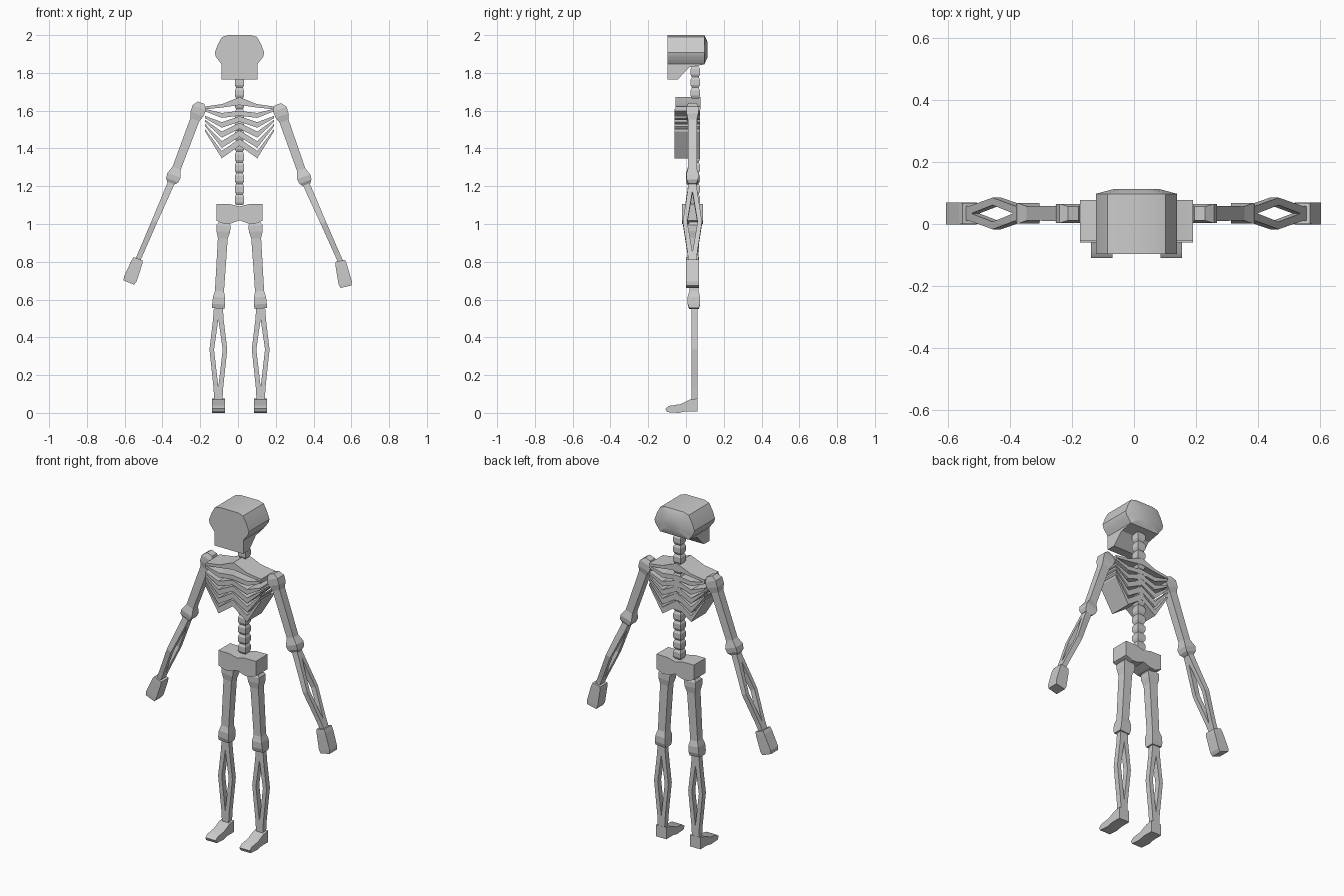
import bpy, bmesh, math
from mathutils import Vector

if "Cube" in bpy.data.objects:
    bpy.data.objects.remove(bpy.data.objects["Cube"])

CX = 0.008  # body centre line
bone = bpy.data.materials.new("bone_grey")
bone.diffuse_color = (0.6, 0.6, 0.6, 1)
bone.use_nodes = True
bone.node_tree.nodes["Principled BSDF"].inputs["Base Color"].default_value = bone.diffuse_color


def skin(name, rings):
    """Closed solid through a list of equal-length point rings, capped at both ends."""
    bm = bmesh.new()
    loops = [[bm.verts.new(p) for p in ring] for ring in rings]
    n = len(loops[0])
    for a, b in zip(loops, loops[1:]):
        for i in range(n):
            j = (i + 1) % n
            bm.faces.new((a[i], a[j], b[j], b[i]))
    bm.faces.new(loops[0])
    bm.faces.new(loops[-1])
    bmesh.ops.recalc_face_normals(bm, faces=bm.faces)
    mesh = bpy.data.meshes.new(name)
    bm.to_mesh(mesh)
    bm.free()
    mesh.materials.append(bone)
    obj = bpy.data.objects.new(name, mesh)
    bpy.context.collection.objects.link(obj)
    return obj


def smooth(obj, angle=30):
    bpy.ops.object.select_all(action='DESELECT')
    obj.select_set(True)
    bpy.context.view_layer.objects.active = obj
    bpy.ops.object.shade_smooth_by_angle(angle=math.radians(angle))


def prism(name, outline, y0, y1):
    """Front outline (x, z) extruded from y0 to y1."""
    return skin(name, [[(x + CX, y, z) for x, z in outline] for y in (y0, y1)])


def mirrored(half):
    """Complete a right-hand outline that runs from centre top to centre bottom."""
    return half + [(-x, z) for x, z in reversed(half) if x > 0]


def bar(name, start, end, y, stations):
    """Box-section bone; stations are (t, offset u, offset y, half u, half y)."""
    a, b = Vector((start[0], y, start[1])), Vector((end[0], y, end[1]))
    d = (b - a).normalized()
    u, v = Vector((-d.z, 0, d.x)), Vector((0, 1, 0))
    rings = []
    for t, ou, ov, hu, hv in stations:
        c = a.lerp(b, t) + u * ou + v * ov
        rings.append([c + u * hu * s + v * hv * q
                      for s, q in ((-1, -1), (1, -1), (1, 1), (-1, 1))])
    return skin(name, rings)


# skull: front outline carried backwards, underside rising behind the jaw
outline = mirrored([(0, 2.0), (.06, 2.0), (.093, 1.99), (.115, 1.95), (.131, 1.907),
                    (.125, 1.885), (.095, 1.846), (.095, 1.765), (0, 1.765)])
rings = []
for y, low, s in ((-.097, 1.765, 1), (-.045, 1.765, 1), (.02, 1.83, 1),
                  (.097, 1.845, 1), (.113, 1.845, .55)):
    rings.append([(CX + x * s, y, 1.925 + (max(z, low) - 1.925) * s) for x, z in outline])
smooth(skin("skull", rings))

# spine: stacked barrel-shaped vertebrae
pitch = .0565
for i in range(13):
    z = 1.1 + i * pitch
    bar(f"vertebra_{i + 1}", (CX, z), (CX, z + pitch), .049,
        [(t, 0, 0, h, h) for t, h in ((0, .018), (.25, .025), (.75, .025), (1, .018))])

# shoulder plate
smooth(prism("shoulder_plate", mirrored([(0, 1.672), (.03, 1.66), (.09, 1.635), (.182, 1.622),
                                         (.182, 1.607), (.09, 1.617), (0, 1.63)]), -.055, .077))

# ribs: (centre, low point, tip) heights of the lower edge
for i, (mid, low, tip) in enumerate(((1.573, 1.562, 1.597), (1.541, 1.51, 1.56),
                                     (1.504, 1.457, 1.54), (1.461, 1.403, 1.517),
                                     (1.414, 1.348, 1.49))):
    t = .026 + .003 * i
    prism(f"rib_{i + 1}", mirrored([(0, mid + t), (.094, low + t), (.182, tip + .012),
                                    (.182, tip), (.094, low), (0, mid)]), -.06, .075)

# pelvis
prism("pelvis", mirrored([(0, 1.093), (.05, 1.105), (.123, 1.106), (.123, 1.018),
                          (.08, 1.0), (.045, 1.003), (0, 1.02)]), -.02, .09)

# arms: shoulder, elbow, wrist and fingertip points for each side
ARMS = {"right": ((-.195, 1.642), (-.355, 1.215), (-.528, .815), (-.578, .69)),
        "left": ((.212, 1.634), (.363, 1.207), (.541, .805), (.572, .668))}
for side, (shoulder, elbow, wrist, tip) in ARMS.items():
    bar(side + "_upper_arm", shoulder, elbow, .034,
        [(0, 0, 0, .018, .022), (.06, 0, 0, .038, .031), (.14, 0, 0, .036, .031),
         (.21, 0, 0, .025, .024), (.81, 0, 0, .023, .023), (.9, 0, 0, .037, .033),
         (.96, 0, 0, .034, .03), (1, 0, 0, .02, .02)])
    for k, s in (("front", -1), ("back", 1)):
        bar(f"{side}_forearm_{k}", elbow, wrist, .034,
            [(-.03, 0, s * .01, .018, .01), (.1, 0, s * .013, .018, .013),
             (.5, 0, s * .039, .015, .012), (.9, 0, s * .013, .014, .013),
             (1.02, 0, s * .011, .014, .011)])
    bar(side + "_hand", wrist, tip, .034,
        [(0, 0, 0, .026, .034), (.15, 0, 0, .03, .035), (.85, 0, 0, .036, .035),
         (1, 0, 0, .03, .034)])

# legs
foot_profile = [(.062, .077), (.02, .07), (-.03, .046), (-.09, .037), (-.109, .022),
                (-.1, .004), (-.04, 0), (.0, .008), (.062, .008)]
for side, s in (("right", -1), ("left", 1)):
    hip, knee, ankle = [(CX + s * x, z) for x, z in ((.083, 1.01), (.112, .553), (.112, .07))]
    bar(side + "_thigh", hip, knee, .042,
        [(0, 0, 0, .026, .022), (.04, 0, 0, .038, .032), (.11, 0, 0, .036, .032),
         (.19, 0, 0, .026, .026), (.8, 0, 0, .024, .024), (.87, 0, 0, .032, .033),
         (.95, 0, 0, .034, .033), (1, 0, 0, .033, .026)])
    for k, q in (("inner", -s), ("outer", s)):
        bar(f"{side}_shin_{k}", knee, ankle, .045,
            [(0, q * .012, 0, .012, .016), (.12, q * .014, 0, .014, .016),
             (.45, q * .035, 0, .012, .016), (.86, q * .013, 0, .013, .016),
             (1, q * .011, 0, .011, .016)])
    smooth(skin(side + "_foot", [[(CX + s * .112 + x, y, z) for y, z in foot_profile]
                                 for x in (-.034, .034)]), 40)
